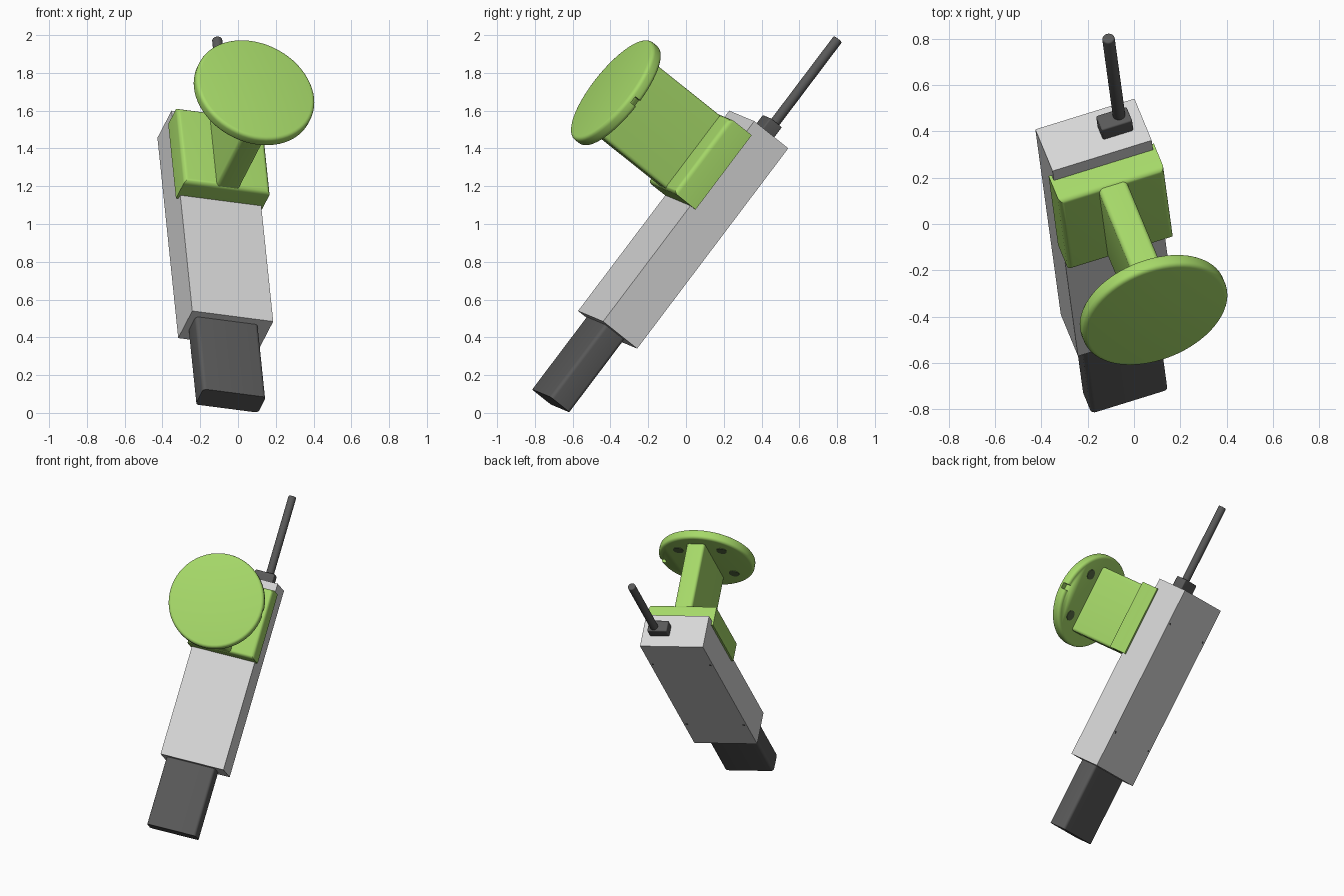
import bpy, bmesh, math
from mathutils import Matrix, Vector

cube = bpy.data.objects.get("Cube")
if cube:
    bpy.data.objects.remove(cube, do_unlink=True)


def material(name, rgb):
    m = bpy.data.materials.new(name)
    m.use_nodes = True
    m.diffuse_color = (*rgb, 1)
    m.node_tree.nodes["Principled BSDF"].inputs["Base Color"].default_value = (*rgb, 1)
    return m


GREY = material("light grey", (0.68, 0.68, 0.68))
DARK = material("dark grey", (0.10, 0.10, 0.10))
GREEN = material("leaf green", (0.38, 0.69, 0.14))
HOLE = material("dark green", (0.10, 0.15, 0.06))

# Tilted frame: x across the case, y front to back, z along its length
long_axis = Vector((-0.0825, 0.60, 0.795)).normalized()
across = Vector((0.949, 0.287, -0.132))
across = (across - long_axis * across.dot(long_axis)).normalized()
depth = long_axis.cross(across)
FRAME = Matrix.Translation((-0.065, -0.415, 0.44)) @ Matrix(
    (across, depth, long_axis)).transposed().to_4x4()


def finish(name, bm, mat):
    bmesh.ops.recalc_face_normals(bm, faces=bm.faces)
    mesh = bpy.data.meshes.new(name)
    bm.to_mesh(mesh)
    bm.free()
    mesh.materials.append(mat)
    ob = bpy.data.objects.new(name, mesh)
    bpy.context.collection.objects.link(ob)
    ob.matrix_world = FRAME
    bpy.ops.object.select_all(action='DESELECT')
    ob.select_set(True)
    bpy.context.view_layer.objects.active = ob
    bpy.ops.object.shade_smooth_by_angle(angle=math.radians(35))
    return ob


def box(name, x, y, z, mat, bevel=0, rule=lambda a, b: True):
    """Box from (low, high) ranges; edges that pass the rule are rounded."""
    bm = bmesh.new()
    bmesh.ops.create_cube(bm, size=1)
    for v in bm.verts:
        v.co = [(r[0] + r[1]) / 2 + c * (r[1] - r[0]) for r, c in zip((x, y, z), v.co)]
    if bevel:
        edges = [e for e in bm.edges if rule(e.verts[0].co, e.verts[1].co)]
        bmesh.ops.bevel(bm, geom=edges, offset=bevel, segments=5, profile=0.5, affect='EDGES')
    return finish(name, bm, mat)


def cylinder(name, centre, radius, height, mat, axis='Z', sides=32, bevel=0):
    bm = bmesh.new()
    bmesh.ops.create_cone(bm, cap_ends=True, segments=sides, radius1=radius,
                          radius2=radius, depth=height)
    if bevel:
        rims = [e for e in bm.edges if abs(e.verts[0].co.z - e.verts[1].co.z) < 1e-5]
        bmesh.ops.bevel(bm, geom=rims, offset=bevel, segments=4, profile=0.5, affect='EDGES')
    turn = Matrix.Rotation(math.pi / 2, 4, 'X') if axis == 'Y' else Matrix()
    bm.transform(Matrix.Translation(centre) @ turn)
    return finish(name, bm, mat)


def along_z(a, b):
    return abs(a.z - b.z) > 0.1


# Main case and lower handle
box("case", (-0.226, 0.226), (-0.121, 0.121), (0, 1.333), GREY)
box("handle", (-0.192, 0.158), (-0.078, 0.06), (-0.482, 0.01), DARK, 0.02, along_z)

# Small fasteners on the back of the case
for x in (-0.205, 0.205):
    for z in (0.26, 1.083):
        cylinder("case_screw", (x, 0.121, z), 0.008, 0.004, DARK, 'Y', 12)

# Cable plug and cable on the upper end
box("cable_plug", (0.03, 0.17), (-0.042, 0.042), (1.33, 1.405), DARK, 0.008)
cylinder("cable", (0.125, 0.008, 1.675), 0.027, 0.57, DARK, 'Z', 24, 0.008)

# Clamp seated over the front of the case, rounded on its front edges
box("clamp", (-0.24, 0.24), (-0.242, -0.09), (0.77, 1.265), GREEN, 0.025,
    lambda a, b: a.y < -0.2 and b.y < -0.2)

# Slab arm reaching forward to the disc
box("arm", (-0.06, 0.07), (-0.74, -0.23), (0.775, 1.258), GREEN, 0.02,
    lambda a, b: abs(a.y - b.y) > 0.1)

# Mounting disc with a notch in its rim
disc = cylinder("disc", (0, -0.758, 1.012), 0.33, 0.068, GREEN, 'Y', 64, 0.02)
cutter = box("notch_cutter", (0.29, 0.4), (-0.765, -0.6), (0.992, 1.032), GREEN)
cutter.hide_render = True
cut = disc.modifiers.new("notch", 'BOOLEAN')
cut.operation = 'DIFFERENCE'
cut.object = cutter
bpy.context.view_layer.update()
bpy.context.view_layer.objects.active = disc
bpy.ops.object.modifier_apply(modifier=cut.name)
bpy.data.objects.remove(cutter, do_unlink=True)

# Bolt holes on the back of the disc
for x in (-0.155, 0.155):
    for z in (-0.155, 0.155):
        cylinder("bolt_hole", (x, -0.723, 1.012 + z), 0.036, 0.006, HOLE, 'Y', 24)
